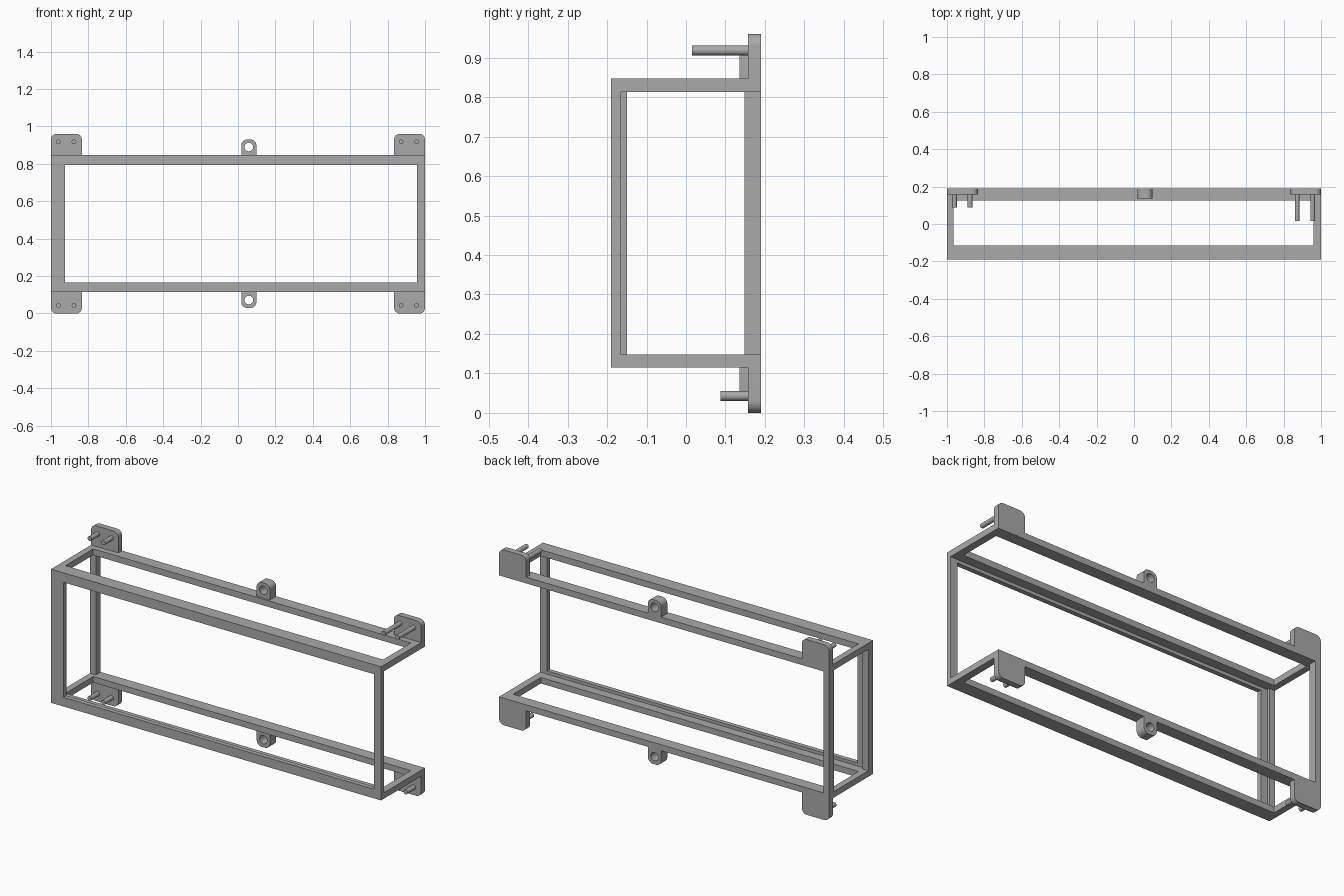
import bpy, bmesh, math
from mathutils import Matrix, Vector

cube = bpy.data.objects.get("Cube")
if cube:
    bpy.data.objects.remove(cube, do_unlink=True)

grey = bpy.data.materials.new("Matte grey")
grey.use_nodes = True
COLOUR = (0.40, 0.40, 0.40, 1)
grey.diffuse_color = COLOUR
grey.node_tree.nodes["Principled BSDF"].inputs["Base Color"].default_value = COLOUR


def finish(name, bm):
    bmesh.ops.recalc_face_normals(bm, faces=bm.faces)
    mesh = bpy.data.meshes.new(name)
    bm.to_mesh(mesh)
    bm.free()
    mesh.materials.append(grey)
    obj = bpy.data.objects.new(name, mesh)
    bpy.context.collection.objects.link(obj)
    return obj


def box(name, xs, ys, zs):
    bm = bmesh.new()
    bmesh.ops.create_cube(bm, size=1)
    for v in bm.verts:
        v.co = Vector(r[0] if c < 0 else r[1] for c, r in zip(v.co, (xs, ys, zs)))
    return finish(name, bm)


def rod(name, x, z, radius, y0, y1):
    """Cylinder lying along y."""
    bm = bmesh.new()
    turn = Matrix.Translation((x, (y0 + y1) / 2, z)) @ Matrix.Rotation(math.pi / 2, 4, 'X')
    bmesh.ops.create_cone(bm, cap_ends=True, segments=32, radius1=radius,
                          radius2=radius, depth=y1 - y0, matrix=turn)
    return finish(name, bm)


def tab(name, x, half_width, z_root, z_tip, y0, y1, radius):
    """Plate on a rail, with its two free corners rounded."""
    out = 1 if z_tip > z_root else -1
    points = [(x - half_width, z_root), (x + half_width, z_root)]
    for side, start in ((1, 0), (-1, 90)):
        for i in range(9):
            a = math.radians(start + i * 90 / 8)
            points.append((x + side * (half_width - radius) + radius * math.cos(a),
                           z_tip - out * radius + out * radius * math.sin(a)))
    bm = bmesh.new()
    face = bm.faces.new([bm.verts.new((px, y0, pz)) for px, pz in points])
    moved = bmesh.ops.extrude_face_region(bm, geom=[face])["geom"]
    bmesh.ops.translate(bm, vec=(0, y1 - y0, 0),
                        verts=[g for g in moved if isinstance(g, bmesh.types.BMVert)])
    return finish(name, bm)


def select_only(obj):
    bpy.ops.object.select_all(action='DESELECT')
    obj.select_set(True)
    bpy.context.view_layer.objects.active = obj


def cut(obj, cutter):
    mod = obj.modifiers.new("Cut", 'BOOLEAN')
    mod.operation, mod.solver, mod.object = 'DIFFERENCE', 'EXACT', cutter
    select_only(obj)
    bpy.ops.object.modifier_apply(modifier=mod.name)
    bpy.data.objects.remove(cutter, do_unlink=True)


def smooth(obj):
    select_only(obj)
    bpy.ops.object.shade_smooth_by_angle(angle=math.radians(30))


LOW, HIGH, BACK = 0.115, 0.847, 0.19
INNER = (0.148, 0.813)

# Open frame, hollowed from a solid block
frame = box("frame", (-1, 1), (-BACK, BACK), (LOW, HIGH))
cut(frame, box("vertical_opening", (-0.965, 0.96), (-0.115, 0.125), (-1, 2)))
cut(frame, box("cavity", (-0.965, 2), (-0.165, 1), INNER))
cut(frame, box("side_opening", (-2, -0.95), (-0.15, 0.148), INNER))
cut(frame, box("front_window", (-0.925, 0.957), (-1, -0.1), (0.165, 0.795)))

# Corner plates, pegs and centre lugs on the upper and lower rails
for level, root, tip, peg_z, lug_tip, hole_z in (
        ("upper", HIGH, 0.96, 0.918, 0.93, 0.89),
        ("lower", LOW, 0, 0.043, 0.03, 0.072)):
    for side, sign, pegs in (("right", -1, (-0.96, -0.877)), ("left", 1, (0.872, 0.955))):
        smooth(tab(f"{level}_{side}_plate", sign * 0.9175, 0.0825, root, tip, 0.157, BACK, 0.03))
        peg_front = 0.015 if (level, side) == ("upper", "left") else 0.087
        for i, x in enumerate(pegs):
            smooth(rod(f"{level}_{side}_peg_{i + 1}", x, peg_z, 0.0125, peg_front, 0.16))
    lug = tab(f"{level}_lug", 0.058, 0.04, root, lug_tip, 0.136, BACK, 0.03)
    cut(lug, rod("lug_hole", 0.058, hole_z, 0.023, 0, 0.4))
    smooth(lug)
